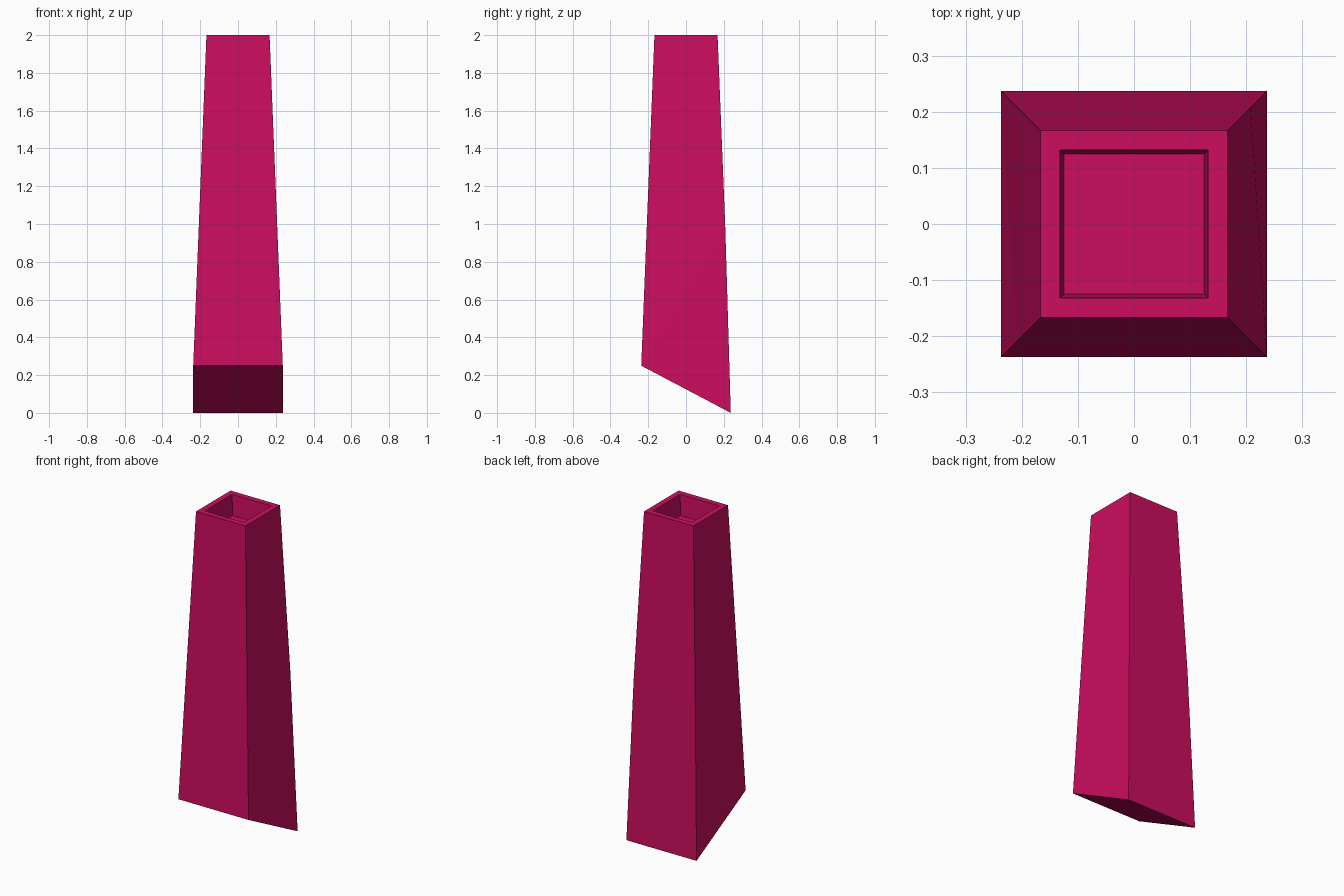
import bpy
import bmesh

cube = bpy.data.objects.get("Cube")
if cube:
    bpy.data.objects.remove(cube, do_unlink=True)

# Single crimson material
crimson = bpy.data.materials.new("crimson")
crimson.use_nodes = True
colour = (0.60, 0.004, 0.112, 1)
crimson.diffuse_color = colour
crimson.node_tree.nodes["Principled BSDF"].inputs["Base Color"].default_value = colour

bm = bmesh.new()


def ring(half, front_z, back_z):
    """Square ring of vertices: front right, front left, back left, back right."""
    corners = ((-1, -1), (1, -1), (1, 1), (-1, 1))
    return [bm.verts.new((x * half, y * half, front_z if y < 0 else back_z))
            for x, y in corners]


# Slanted foot, middle, rim, then the shallow recess in the top
rings = [ring(0.237, 0.25, 0), ring(0.208, 0.98, 0.98), ring(0.167, 2, 2),
         ring(0.132, 2, 2), ring(0.125, 1.875, 1.875)]

for level, (low, high) in enumerate(zip(rings, rings[1:])):
    for i in range(4):
        j = (i + 1) % 4
        quad = (low[i], low[j], high[j], high[i])
        if level == 0:
            # The lower sides twist slightly, so split them into triangles
            bm.faces.new((quad[0], quad[1], quad[2]))
            bm.faces.new((quad[0], quad[2], quad[3]))
        else:
            bm.faces.new(quad)

# Recess floor and slanted underside
bm.faces.new(rings[-1])
bm.faces.new(rings[0][::-1])
bmesh.ops.recalc_face_normals(bm, faces=bm.faces[:])

mesh = bpy.data.meshes.new("tapered_leg")
bm.to_mesh(mesh)
bm.free()
mesh.materials.append(crimson)
leg = bpy.data.objects.new("tapered_leg", mesh)
bpy.context.collection.objects.link(leg)
